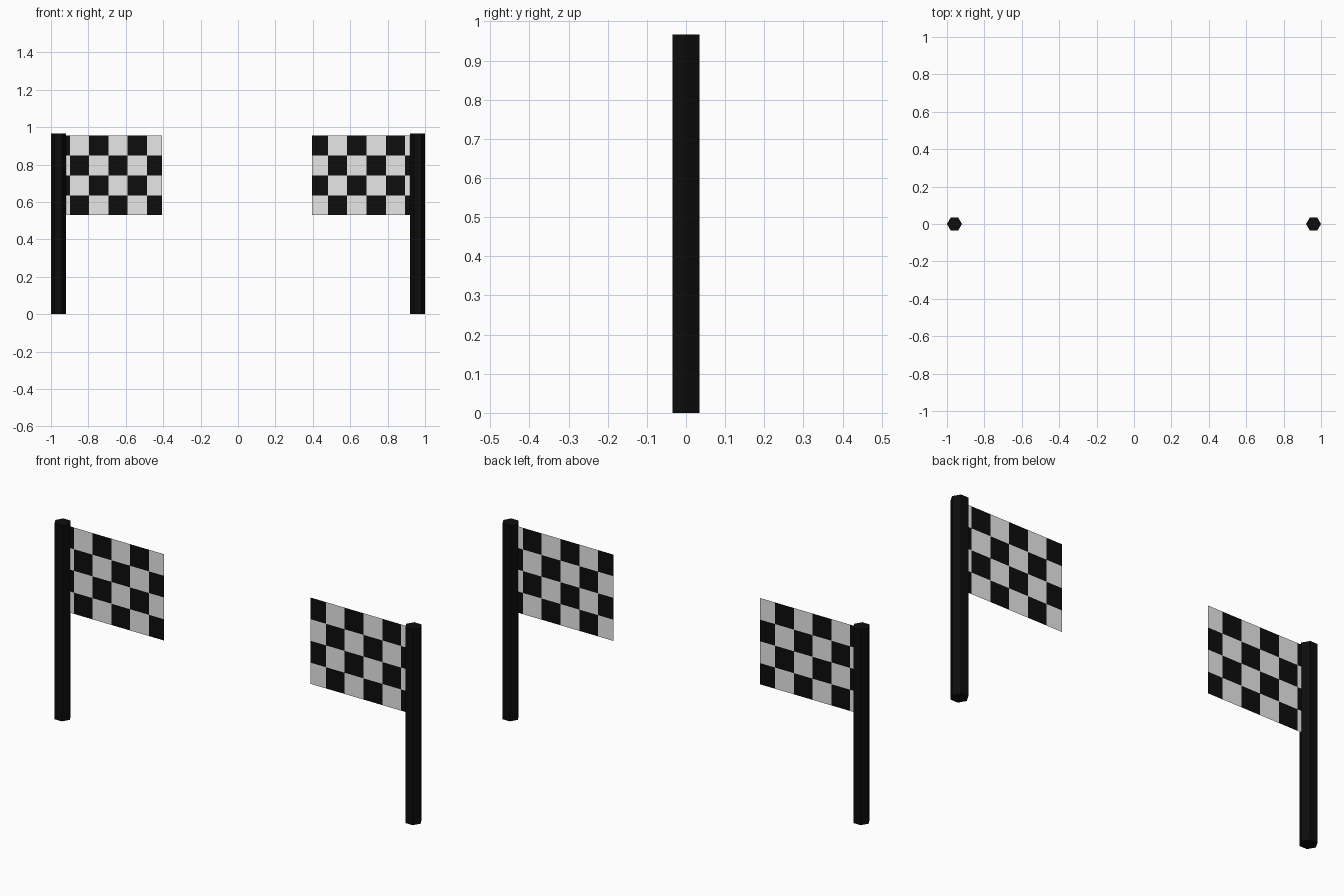
import bpy, bmesh, math

if "Cube" in bpy.data.objects:
    bpy.data.objects.remove(bpy.data.objects["Cube"])


def material(name, rgb):
    m = bpy.data.materials.new(name)
    m.diffuse_color = (*rgb, 1)
    m.use_nodes = True
    m.node_tree.nodes["Principled BSDF"].inputs["Base Color"].default_value = m.diffuse_color
    return m


black = material("black", (0.004, 0.004, 0.004))
white = material("white", (0.8, 0.8, 0.8))


def add_object(name, bm, mats):
    me = bpy.data.meshes.new(name)
    bm.to_mesh(me)
    bm.free()
    for m in mats:
        me.materials.append(m)
    ob = bpy.data.objects.new(name, me)
    bpy.context.collection.objects.link(ob)
    return ob


# Six-sided pole, corners pointing along x
def pole(name, x):
    bm = bmesh.new()
    bmesh.ops.create_cone(bm, cap_ends=True, segments=6, radius1=0.04,
                          radius2=0.04, depth=0.967)
    for v in bm.verts:  # align a corner with the x axis
        a = round((math.atan2(v.co.y, v.co.x) - 1e-4) / (math.pi / 3)) * math.pi / 3
        v.co.x, v.co.y = 0.04 * math.cos(a), 0.04 * math.sin(a)
    bmesh.ops.translate(bm, verts=bm.verts, vec=(x, 0, 0.967 / 2))
    add_object(name, bm, [black])


# Thin chequered flag: one sheet cut into cells, colours alternate
def flag(name, xs, first_black):
    zs = [0.957, 0.85, 0.743, 0.635, 0.53]
    bm = bmesh.new()
    grid = [[bm.verts.new((x, 0, z)) for x in xs] for z in zs]
    for r in range(len(zs) - 1):
        for c in range(len(xs) - 1):
            f = bm.faces.new((grid[r + 1][c], grid[r + 1][c + 1],
                              grid[r][c + 1], grid[r][c]))
            f.material_index = (r + c + first_black) % 2
    add_object(name, bm, [white, black])


CELL = 0.103
pole("left_pole", -0.96)
pole("right_pole", 0.96)
flag("left_flag", [-0.94] + [-0.899 + CELL * i for i in range(5)] + [-0.406], 1)
flag("right_flag", [0.396] + [0.481 + CELL * i for i in range(5)] + [0.94], 1)
